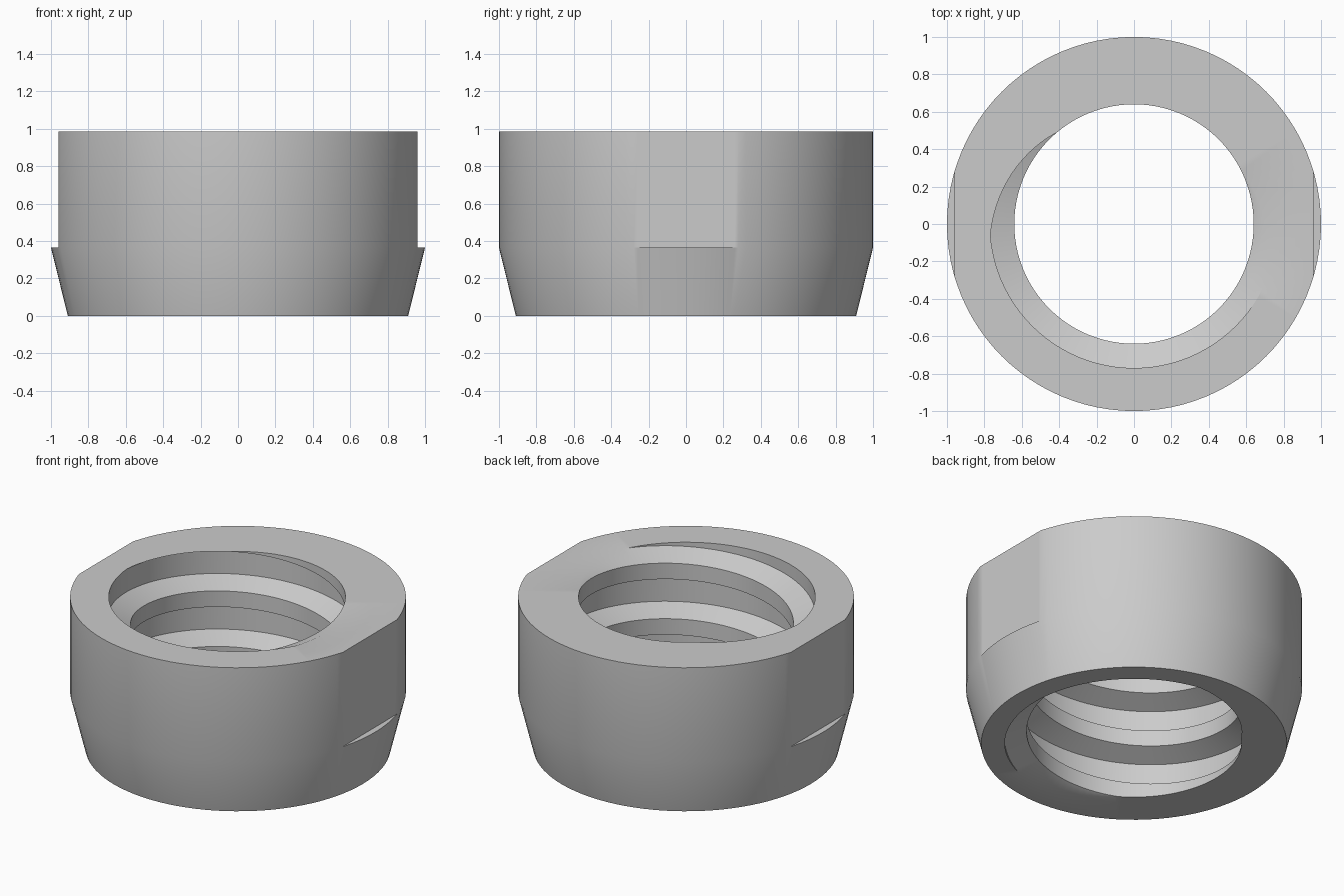
import bpy
import bmesh
from math import radians, degrees, cos, sin, asin

cube = bpy.data.objects.get("Cube")
if cube:
    bpy.data.objects.remove(cube, do_unlink=True)

HEIGHT = 0.985
SHOULDER = 0.365      # top of the tapered base
BASE_RADIUS = 0.91
FLAT_X = 0.96         # half width across the wrench flats
PITCH = 0.365
MINOR, MAJOR = 0.64, 0.77
SEGMENTS = 96
TURNS = 7

bm = bmesh.new()


def ring(angles, radius, z, limit=2.0):
    verts = []
    for a in angles:
        x = max(-limit, min(limit, radius * cos(radians(a))))
        verts.append(bm.verts.new((x, radius * sin(radians(a)), z)))
    return verts


# Outer wall: tapered base, then a cylinder with two wrench flats
corner = degrees(asin((1 - FLAT_X ** 2) ** 0.5))
angles = [i * 360 / SEGMENTS for i in range(SEGMENTS)]
angles = sorted(angles + [corner, 180 - corner, 180 + corner, 360 - corner])
rings = [ring(angles, BASE_RADIUS, 0), ring(angles, 1, SHOULDER),
         ring(angles, 1, SHOULDER, FLAT_X), ring(angles, 1, HEIGHT, FLAT_X)]
for low, high in zip(rings, rings[1:]):
    for i in range(len(angles)):
        k = (i + 1) % len(angles)
        bm.faces.new((low[i], low[k], high[k], high[i]))
bmesh.ops.remove_doubles(bm, verts=bm.verts[:], dist=0.0001)

# Inner wall: trapezoid thread swept along a right-handed helix
thread_profile = [(MAJOR, 0), (MAJOR, 0.15), (MINOR, 0.205), (MINOR, 0.31)]
start_z = 0.78 - PITCH * 130 / 360 - 4 * PITCH
columns = []
for j in range(TURNS * SEGMENTS + 1):
    a = radians((j % SEGMENTS) * 360 / SEGMENTS)
    z = start_z + PITCH * j / SEGMENTS
    columns.append([bm.verts.new((r * cos(a), r * sin(a), z + dz))
                    for r, dz in thread_profile])
for j in range((TURNS - 1) * SEGMENTS):
    # each turn ends on the first points of the next turn
    left = columns[j] + [columns[j + SEGMENTS][0]]
    right = columns[j + 1] + [columns[j + 1 + SEGMENTS][0]]
    for k in range(len(thread_profile)):
        bm.faces.new((left[k], left[k + 1], right[k + 1], right[k]))

# Trim the thread at both ends and close the end faces
for z, direction in ((0, -1), (HEIGHT, 1)):
    bmesh.ops.bisect_plane(bm, geom=bm.verts[:] + bm.edges[:] + bm.faces[:],
                           dist=0.00001, plane_co=(0, 0, z),
                           plane_no=(0, 0, direction), clear_outer=True)
loose = [v for v in bm.verts if not v.link_faces]
bmesh.ops.delete(bm, geom=loose, context="VERTS")
for z in (0, HEIGHT):
    rim = [e for e in bm.edges if e.is_boundary
           and all(abs(v.co.z - z) < 0.0001 for v in e.verts)]
    bmesh.ops.triangle_fill(bm, edges=rim, use_beauty=True,
                            use_dissolve=False, normal=(0, 0, 1))
bmesh.ops.recalc_face_normals(bm, faces=bm.faces[:])

mesh = bpy.data.meshes.new("threaded_nut")
bm.to_mesh(mesh)
bm.free()
nut = bpy.data.objects.new("threaded_nut", mesh)
bpy.context.collection.objects.link(nut)

# Plain grey finish
grey = bpy.data.materials.new("light_grey")
grey.use_nodes = True
colour = (0.6, 0.6, 0.6, 1)
grey.diffuse_color = colour
grey.node_tree.nodes["Principled BSDF"].inputs["Base Color"].default_value = colour
mesh.materials.append(grey)

bpy.ops.object.select_all(action="DESELECT")
nut.select_set(True)
bpy.context.view_layer.objects.active = nut
bpy.ops.object.shade_smooth_by_angle(angle=radians(30))
